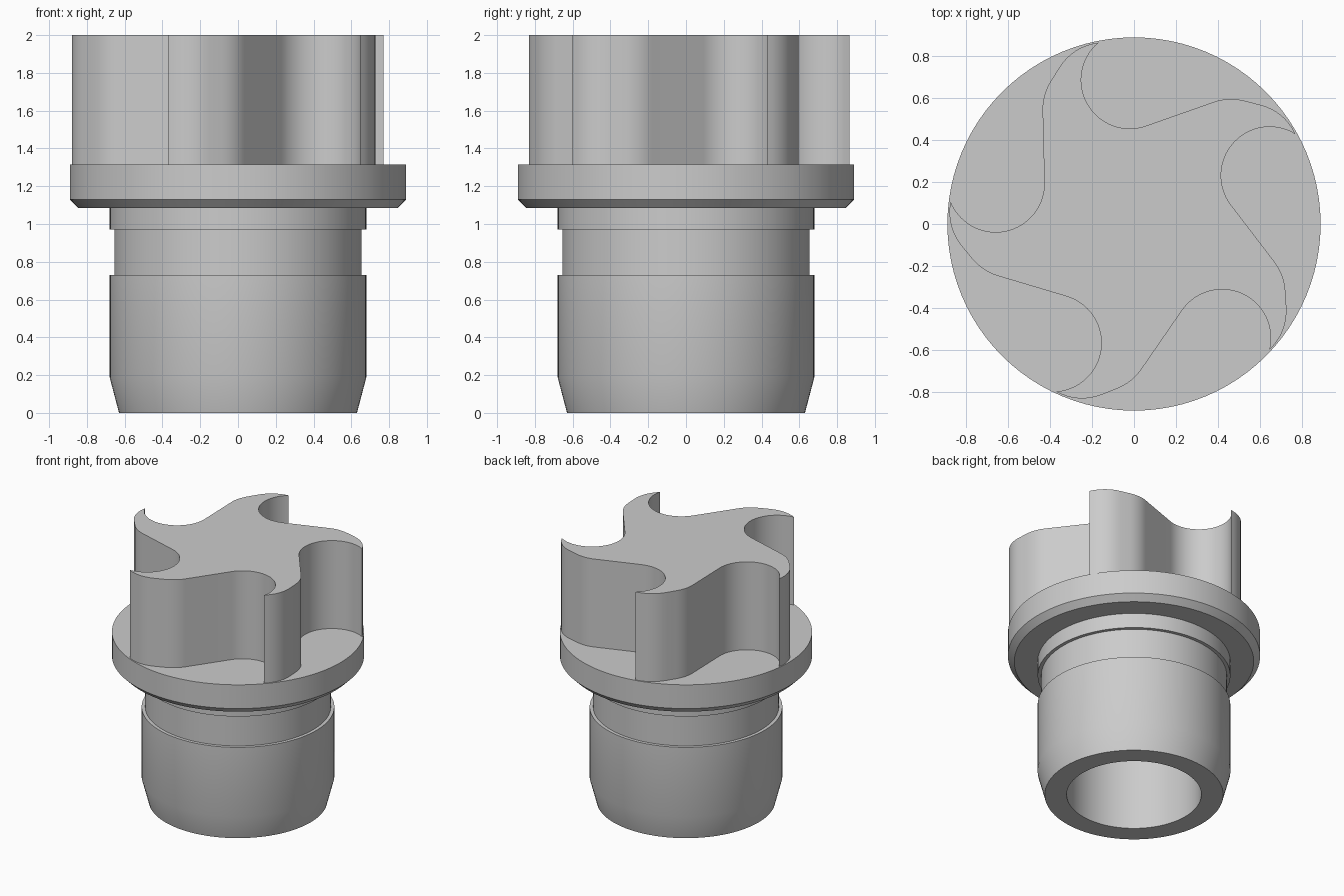
import bpy
import bmesh
from math import cos, sin, pi, radians
from mathutils import Vector, Matrix

cube = bpy.data.objects.get("Cube")
if cube:
    bpy.data.objects.remove(cube, do_unlink=True)

# One plain grey material
grey = bpy.data.materials.new("plain grey")
grey.use_nodes = True
GREY = (0.6, 0.6, 0.6, 1)
grey.diffuse_color = GREY
grey.node_tree.nodes["Principled BSDF"].inputs["Base Color"].default_value = GREY


def finish(bm, name):
    """Turn a bmesh into a smooth object with sharp edges kept."""
    bmesh.ops.recalc_face_normals(bm, faces=bm.faces)
    mesh = bpy.data.meshes.new(name)
    bm.to_mesh(mesh)
    bm.free()
    mesh.materials.append(grey)
    obj = bpy.data.objects.new(name, mesh)
    bpy.context.collection.objects.link(obj)
    bpy.ops.object.select_all(action='DESELECT')
    obj.select_set(True)
    bpy.context.view_layer.objects.active = obj
    bpy.ops.object.shade_smooth_by_angle(angle=radians(30))
    return obj


def lathe(profile, name, steps=96):
    """Revolve (radius, height) points and cap both ends."""
    bm = bmesh.new()
    rings = [[bm.verts.new((r * cos(2 * pi * i / steps), r * sin(2 * pi * i / steps), z))
              for i in range(steps)] for r, z in profile]
    for a, b in zip(rings, rings[1:]):
        for i in range(steps):
            j = (i + 1) % steps
            bm.faces.new((a[i], a[j], b[j], b[i]))
    bm.faces.new(rings[0])
    bm.faces.new(rings[-1])
    return finish(bm, name)


def bend(a, b, c, n=8):
    """Rounded corner from a to c, pulled towards b."""
    a, b, c = Vector(a), Vector(b), Vector(c)
    return [a.lerp(b, i / n).lerp(b.lerp(c, i / n), i / n) for i in range(n + 1)]


# Hollow stem with groove, tapered foot and chamfered flange
lathe([(0.475, 1.09), (0.475, 0), (0.63, 0), (0.68, 0.19), (0.68, 0.73),
       (0.655, 0.73), (0.655, 0.97), (0.68, 0.97), (0.68, 1.085),
       (0.845, 1.085), (0.89, 1.13), (0.89, 1.315)], "stem_and_flange")

# Outline of one blade: round scoop, straight flank, rounded shoulder, swept tip
ARC = 28
scoop = []
for i in range(ARC + 1):
    t = radians(130 + (289 - 130) * i / ARC)
    scoop.append(Vector((-0.02 + 0.232 * cos(t), 0.687 + 0.232 * sin(t))))
shoulder = bend((0.38, 0.582), (0.452, 0.607), (0.53, 0.587))
tip = bend((0.60, 0.569), (0.715, 0.54), (0.77, 0.43))[:-1]
blade = scoop + shoulder + tip

# Five blades around the axis, extruded to the top
bm = bmesh.new()
outline = []
for k in range(5):
    turn = Matrix.Rotation(-2 * pi * k / 5, 2)
    outline += [turn @ p for p in blade]
base = bm.faces.new([bm.verts.new((p.x, p.y, 1.31)) for p in outline])
grown = bmesh.ops.extrude_face_region(bm, geom=[base], use_keep_orig=True)
top = [v for v in grown["geom"] if isinstance(v, bmesh.types.BMVert)]
bmesh.ops.translate(bm, verts=top, vec=(0, 0, 2 - 1.31))
finish(bm, "five_blade_head")
